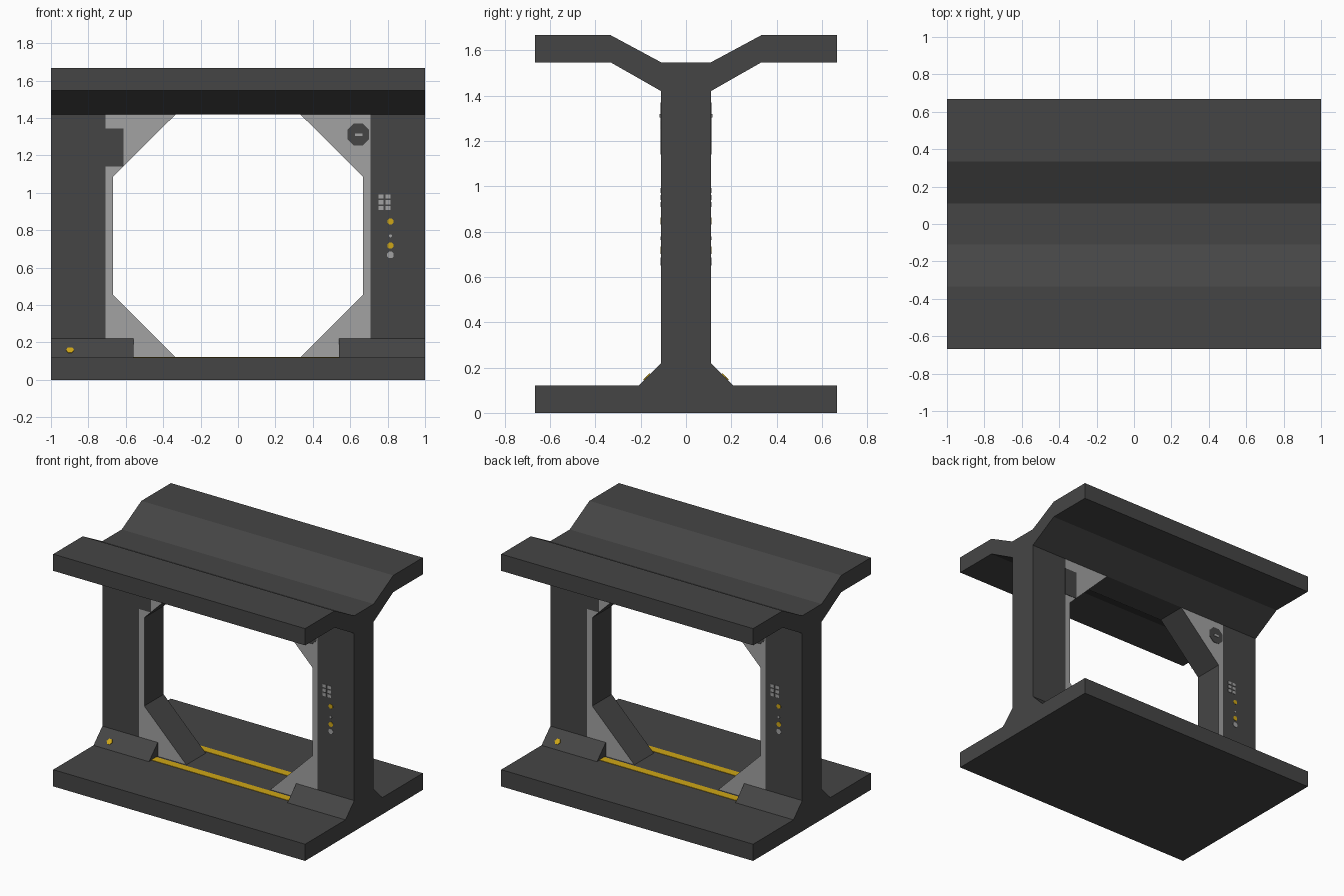
import bpy, bmesh, math
from mathutils import Matrix, Vector

if "Cube" in bpy.data.objects:
    bpy.data.objects.remove(bpy.data.objects["Cube"])

def mat(name, rgb):
    m = bpy.data.materials.new(name)
    m.diffuse_color = (*rgb, 1)
    m.use_nodes = True
    m.node_tree.nodes["Principled BSDF"].inputs["Base Color"].default_value = m.diffuse_color
    return m

DARK = mat("dark_grey", (0.06, 0.06, 0.06))
GREY = mat("light_grey", (0.36, 0.36, 0.36))
YELLOW = mat("yellow", (0.62, 0.38, 0.008))
TURN = Matrix.Rotation(math.pi, 4, 'Z')
W = 0.11      # half thickness of the web


def prism(name, pts, axis, lo, hi, material, both=False):
    """Extrude a profile along x (pts are y,z), y (x,z) or z (x,y); both = add half-turn copy."""
    bm = bmesh.new()

    def place(p, d):
        return {'x': (d, p[0], p[1]), 'y': (p[0], d, p[1]), 'z': (p[0], p[1], d)}[axis]
    a = [bm.verts.new(place(p, lo)) for p in pts]
    b = [bm.verts.new(place(p, hi)) for p in pts]
    bm.faces.new(a)
    bm.faces.new(b)
    for i in range(len(pts)):
        j = (i + 1) % len(pts)
        bm.faces.new((a[i], a[j], b[j], b[i]))
    bmesh.ops.recalc_face_normals(bm, faces=bm.faces)
    me = bpy.data.meshes.new(name)
    bm.to_mesh(me)
    bm.free()
    me.materials.append(material)
    ob = bpy.data.objects.new(name, me)
    bpy.context.collection.objects.link(ob)
    if both:
        half_turn(ob)
    return ob


def half_turn(ob):
    c = ob.copy()
    c.name = ob.name + "_back"
    c.matrix_basis = TURN @ ob.matrix_basis
    bpy.context.collection.objects.link(c)


def rect(x0, x1, z0, z1):
    return [(x0, z0), (x1, z0), (x1, z1), (x0, z1)]


def disc(x, z, r, n=8, start=math.pi / 8):
    return [(x + r * math.cos(start + i * math.tau / n),
             z + r * math.sin(start + i * math.tau / n)) for i in range(n)]


def paint(name, pts, material, layer=1):
    """Thin plate on the web face, repeated on the other side."""
    return prism(name, pts, 'y', -W - 0.003 * layer, -W, material, True)


# Base slab
prism("base_slab", rect(-0.667, 0.667, 0, 0.12), 'x', -1, 1, DARK)

# Top beam with raised wings
half = [(W, 1.42), (0.333, 1.547), (0.667, 1.547), (0.667, 1.667), (0.333, 1.667), (W, 1.547)]
prism("top_beam", half + [(-y, z) for y, z in reversed(half)], 'x', -1, 1, DARK)

# Pillars with chamfered inner edge; the inner band of each wide face is light
for side, label in ((-1, "left"), (1, "right")):
    prof = [(1, 0.12), (0.333, 0.12), (0.667, 0.453), (0.667, 1.087), (0.333, 1.42), (1, 1.42)]
    ob = prism(label + "_pillar", [(side * x, z) for x, z in prof], 'y', -W, W, DARK)
    ob.data.materials.append(GREY)
    bm = bmesh.new()
    bm.from_mesh(ob.data)
    bmesh.ops.bisect_plane(bm, geom=bm.verts[:] + bm.edges[:] + bm.faces[:],
                           plane_co=(side * 0.708, 0, 0), plane_no=(1, 0, 0))
    for f in bm.faces:
        inner = abs(f.calc_center_median().x) < 0.7
        f.material_index = 1 if inner and abs(f.normal.y) > 0.5 else 0
    bm.to_mesh(ob.data)
    bm.free()

# Sloped footings at the pillar feet
slope = [(-0.21, 0.12), (-W, 0.22), (-W, 0.12)]
prism("left_footing", slope, 'x', -1, -0.56, DARK, True)
prism("right_footing", slope, 'x', 0.54, 1, DARK, True)

# Yellow floor stripes
prism("floor_stripe", rect(-0.56, 0.54, -0.183, -0.127), 'z', 0.12, 0.123, YELLOW, True)

# Dark block on the left light band
paint("dark_block", [(-0.71, 1.14), (-0.612, 1.14), (-0.612, 1.345), (-0.71, 1.345)], DARK)

# Dark round hatch with a plain plate
paint("round_hatch", disc(0.643, 1.312, 0.063), DARK)
paint("hatch_plate", rect(0.625, 0.665, 1.303, 1.318), GREY, 2)

# Vent slots on the right pillar
for col in range(2):
    for row in range(3):
        x, z = 0.752 + col * 0.037, 0.908 + row * 0.031
        paint("vent_slot", rect(x, x + 0.027, z, z + 0.022), GREY)

# Indicator lights down the right pillar
for z, r, m in ((0.847, 0.017, YELLOW), (0.77, 0.008, GREY), (0.718, 0.018, YELLOW), (0.668, 0.019, GREY)):
    paint("indicator_light", disc(0.815, z, r), m)

# Yellow marker on the sloped footing
marker = prism("footing_marker", disc(0, 0, 0.022, 6, 0), 'z', 0, 0.004, YELLOW)
marker.matrix_basis = Matrix.Translation(Vector((-0.898, -0.172, 0.158))) @ Matrix.Rotation(math.pi / 4, 4, 'X')
half_turn(marker)
